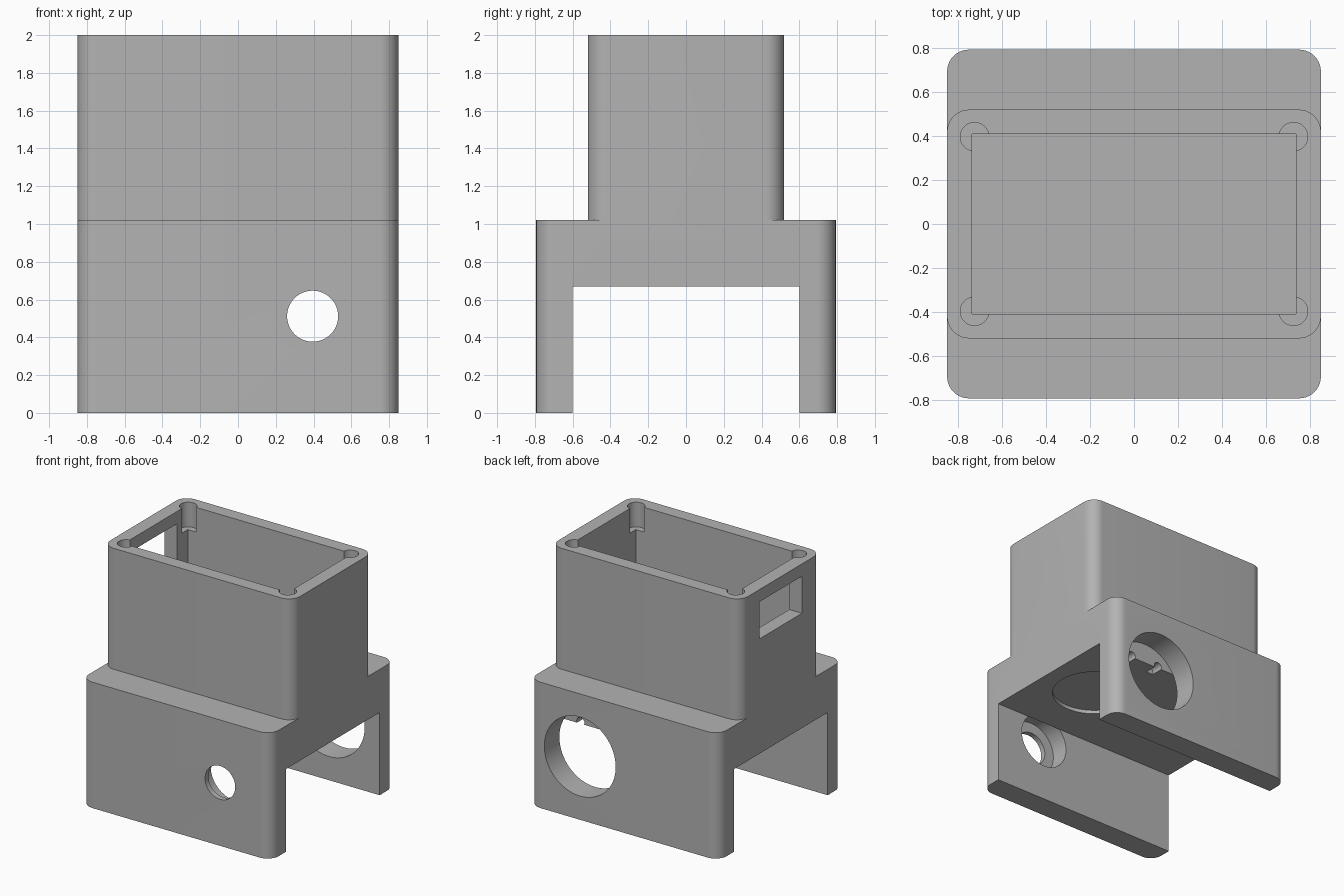
import bpy, bmesh, math
from mathutils import Matrix

cube = bpy.data.objects.get("Cube")
if cube:
    bpy.data.objects.remove(cube, do_unlink=True)

grey = bpy.data.materials.new("plain_grey")
grey.use_nodes = True
grey.diffuse_color = (0.45, 0.45, 0.45, 1)
grey.node_tree.nodes["Principled BSDF"].inputs["Base Color"].default_value = (0.45, 0.45, 0.45, 1)


def finish(name, bm):
    bmesh.ops.recalc_face_normals(bm, faces=bm.faces)
    mesh = bpy.data.meshes.new(name)
    bm.to_mesh(mesh)
    bm.free()
    mesh.materials.append(grey)
    obj = bpy.data.objects.new(name, mesh)
    bpy.context.scene.collection.objects.link(obj)
    return obj


def box(name, x0, x1, y0, y1, z0, z1, corner=0.0):
    """Box with optionally rounded vertical edges."""
    bm = bmesh.new()
    bmesh.ops.create_cube(bm, size=1)
    bmesh.ops.scale(bm, vec=(x1 - x0, y1 - y0, z1 - z0), verts=bm.verts)
    bmesh.ops.translate(bm, vec=((x0 + x1) / 2, (y0 + y1) / 2, (z0 + z1) / 2), verts=bm.verts)
    if corner:
        upright = [e for e in bm.edges if abs(e.verts[0].co.z - e.verts[1].co.z) > 0.1]
        bmesh.ops.bevel(bm, geom=upright, offset=corner, segments=10, profile=0.5, affect='EDGES')
    return finish(name, bm)


def cylinder(name, r, start, length, axis='Z', sides=64):
    """Cylinder running from start along +Y or +Z."""
    bm = bmesh.new()
    bmesh.ops.create_cone(bm, cap_ends=True, segments=sides, radius1=r, radius2=r, depth=length)
    bmesh.ops.translate(bm, vec=(0, 0, length / 2), verts=bm.verts)
    if axis == 'Y':
        bmesh.ops.rotate(bm, matrix=Matrix.Rotation(-math.pi / 2, 3, 'X'), verts=bm.verts)
    bmesh.ops.translate(bm, vec=start, verts=bm.verts)
    return finish(name, bm)


def combine(body, tool, operation='DIFFERENCE'):
    mod = body.modifiers.new("shape", 'BOOLEAN')
    mod.operation = operation
    mod.solver = 'EXACT'
    mod.object = tool
    bpy.context.view_layer.objects.active = body
    bpy.ops.object.modifier_apply(modifier=mod.name)
    bpy.data.objects.remove(tool, do_unlink=True)


# Wide bridge base with the narrower box on top
W, D, STEP, SLAB = 0.85, 0.793, 1.02, 0.67
housing = box("housing", -W, W, -D, D, 0, STEP, 0.1)
combine(housing, box("upper_box", -W, W, -0.52, 0.52, 0.9, 2, 0.1), 'UNION')

# Channel between the two legs, and the open compartment above
combine(housing, box("channel", -1, 1, -0.6, 0.6, -0.1, SLAB))
combine(housing, box("compartment", -0.737, 0.737, -0.41, 0.41, 0.78, 2.1))

# Window in the side wall
combine(housing, box("window", -1, -0.6, -0.27, 0.27, 1.6, 1.9))

# Screw holes at the rim corners
for sx in (-1, 1):
    for sy in (-1, 1):
        combine(housing, cylinder("screw_hole", 0.065, (sx * 0.725, sy * 0.397, 1.8), 0.3, sides=32))

# Front hole with its inner counterbore, and the large back hole
HX, HZ = 0.395, 0.512
combine(housing, cylinder("front_hole", 0.135, (HX, -1, HZ), 0.5, 'Y'))
combine(housing, cylinder("counterbore", 0.22, (HX, -0.75, HZ), 0.15, 'Y'))
combine(housing, cylinder("back_hole", 0.32, (HX, 0.6, HZ), 0.4, 'Y'))

# Small pin holes above the channel, and the round recess under the slab
for side in (-1, 1):
    combine(housing, cylinder("pin_hole", 0.035, (HX + side * 0.13, 0.5, SLAB + 0.015), 0.2, 'Y', 24))
combine(housing, cylinder("recess", 0.32, (HX, 0, SLAB - 0.1), 0.13))

# Smooth the curved walls, keep the edges sharp
bpy.ops.object.select_all(action='DESELECT')
housing.select_set(True)
bpy.context.view_layer.objects.active = housing
bpy.ops.object.shade_smooth_by_angle(angle=math.radians(30))
